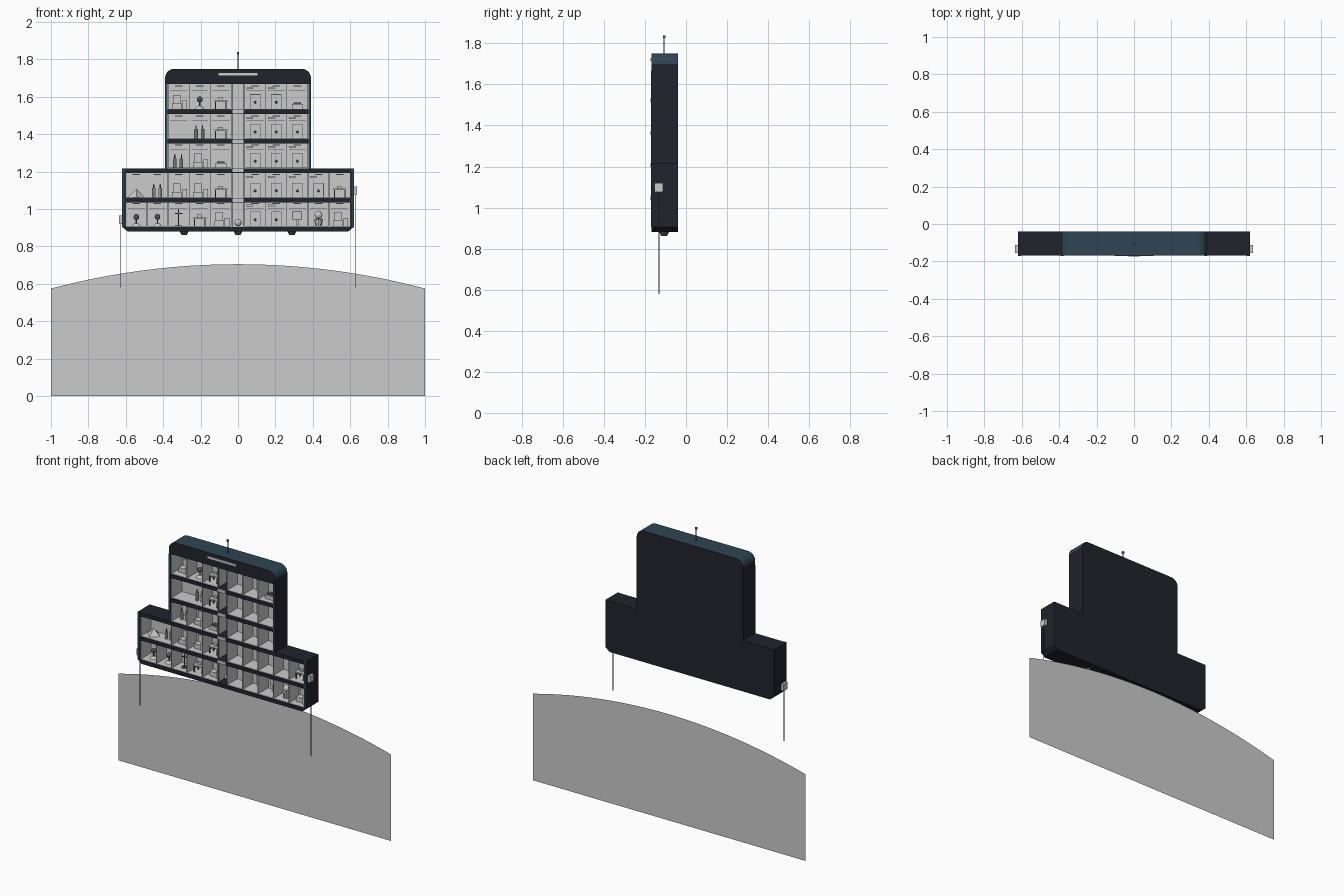
import bpy, bmesh, math
from mathutils import Matrix, Vector

cube = bpy.data.objects.get("Cube")
if cube:
    bpy.data.objects.remove(cube)


def material(name, r, g, b):
    m = bpy.data.materials.new(name)
    m.use_nodes = True
    m.diffuse_color = (r, g, b, 1)
    m.node_tree.nodes["Principled BSDF"].inputs["Base Color"].default_value = (r, g, b, 1)
    return m


NAVY = material("dark navy", 0.016, 0.016, 0.026)
TEAL = material("slate blue", 0.028, 0.06, 0.088)
PALE = material("pale grey", 0.6, 0.6, 0.6)
STEEL = material("dark steel", 0.09, 0.09, 0.1)

FRONT, BACK, INNER = -0.168, -0.04, -0.055
MID = -0.107


def finish(name, bm, *mats):
    mesh = bpy.data.meshes.new(name)
    bm.to_mesh(mesh)
    bm.free()
    for m in mats:
        mesh.materials.append(m)
    ob = bpy.data.objects.new(name, mesh)
    bpy.context.collection.objects.link(ob)
    return ob


def add_box(bm, x0, x1, y0, y1, z0, z1):
    c = Vector((x0 + x1, y0 + y1, z0 + z1)) / 2
    bmesh.ops.create_cube(bm, size=1, matrix=Matrix.Translation(c)
                          @ Matrix.Diagonal((x1 - x0, y1 - y0, z1 - z0, 1)))


def add_cone(bm, x, y, z0, z1, r0, r1, n=10):
    bmesh.ops.create_cone(bm, cap_ends=True, segments=n, radius1=r0, radius2=r1, depth=z1 - z0,
                          matrix=Matrix.Translation((x, y, (z0 + z1) / 2)))


def add_ball(bm, x, y, z, r):
    bmesh.ops.create_uvsphere(bm, u_segments=10, v_segments=6, radius=r,
                              matrix=Matrix.Translation((x, y, z)))


def box(name, mat, *size):
    bm = bmesh.new()
    add_box(bm, *size)
    return finish(name, bm, mat)


def prism(name, points, y0, y1):
    """Extrude a front outline; the roof and its round corners turn blue."""
    bm = bmesh.new()
    face = bm.faces.new([bm.verts.new((x, y0, z)) for x, z in points])
    new = bmesh.ops.extrude_face_region(bm, geom=[face])["geom"]
    bmesh.ops.translate(bm, vec=(0, y1 - y0, 0), verts=[v for v in new if isinstance(v, bmesh.types.BMVert)])
    bmesh.ops.recalc_face_normals(bm, faces=bm.faces)
    for f in bm.faces:
        f.material_index = int(f.normal.z > 0.05 and f.calc_center_median().z > 1.6)
    return finish(name, bm, NAVY, TEAL)


def mirrored(half):
    return half + [(-x, z) for x, z in reversed(half)]


# Outer shell
R = 0.05
roof = [(0.39 - R + R * math.cos(math.radians(a)), 1.75 - R + R * math.sin(math.radians(a)))
        for a in range(0, 91, 15)]
base = [(0.59, 0.88), (0.62, 0.905)]
prism("back_panel", mirrored(base + [(0.62, 1.218), (0.39, 1.218)] + roof), INNER, BACK)
prism("roof_header", mirrored([(0.39, 1.668)] + roof), FRONT, INNER)
prism("base_hull", mirrored(base), FRONT, INNER)
for s, side in ((1, "left"), (-1, "right")):
    for part, a, b, z0, z1 in (("wing", 0.603, 0.62, 0.905, 1.218), ("tower", 0.376, 0.39, 1.218, 1.668)):
        x0, x1 = sorted((s * a, s * b))
        box(f"{side}_{part}_wall", NAVY, x0, x1, FRONT, INNER, z0, z1)
        box(f"{side}_{part}_trim", TEAL, x0, x1, FRONT - 0.002, FRONT, z0, z1)

# Floor slabs
SLABS = [1.048, 1.207, 1.363, 1.522]
for i, z in enumerate(SLABS):
    w = 0.605 if i < 2 else 0.38
    if i == 1:
        w = 0.619
    box(f"floor_slab_{i + 1}", NAVY, -w, w, FRONT, INNER, z - 0.013, z + 0.011)
    box(f"lift_landing_{i + 1}", PALE, -0.03, 0.03, FRONT - 0.006, FRONT, z - 0.01, z + 0.01)

# Pale linings and partitions; a skipped wall makes a wide room
FLOORS = [0.905] + [z + 0.011 for z in SLABS]
CEILINGS = [z - 0.013 for z in SLABS] + [1.668]
SKIP = {(1, -4), (3, -2)}
PITCH, SHAFT = 0.113, 0.035
linings = bmesh.new()
for row, (z0, z1) in enumerate(zip(FLOORS, CEILINGS)):
    n = 5 if row < 2 else 3
    w = SHAFT + n * PITCH
    add_box(linings, -w, w, INNER - 0.003, INNER, z0, z1)
    for s in (-1, 1):
        x0, x1 = sorted((s * SHAFT, s * w))
        add_box(linings, x0, x1, FRONT + 0.004, INNER, z0, z0 + 0.003)
        for k in range(n + 1):
            if (row, s * k) not in SKIP:
                x = s * (SHAFT + k * PITCH)
                add_box(linings, x - 0.002, x + 0.002, FRONT + 0.004, INNER, z0, z1)
finish("room_linings", linings, PALE)


# Furniture, each drawn at x on floor z; p is pale, d is dark
def door(p, d, x, z):
    add_box(d, x - 0.028, x + 0.028, -0.061, -0.058, z, z + 0.078)
    add_box(p, x - 0.025, x + 0.025, -0.064, -0.058, z, z + 0.075)
    add_ball(d, x, -0.066, z + 0.035, 0.007)
    add_box(p, x - 0.045, x - 0.01, -0.075, -0.058, z + 0.105, z + 0.115)


def chair(p, d, x, z):
    add_box(p, x - 0.035, x + 0.015, -0.12, -0.075, z, z + 0.03)
    add_box(p, x - 0.03, x + 0.01, -0.082, -0.072, z + 0.03, z + 0.075)
    add_box(p, x + 0.02, x + 0.045, -0.13, -0.1, z, z + 0.045)


def table(p, d, x, z):
    add_box(p, x - 0.035, x + 0.035, -0.13, -0.08, z + 0.04, z + 0.047)
    for dx in (-0.028, 0.028):
        for y in (-0.125, -0.085):
            add_box(d, x + dx - 0.003, x + dx + 0.003, y - 0.003, y + 0.003, z, z + 0.04)
    add_box(p, x - 0.015, x + 0.01, -0.11, -0.09, z + 0.047, z + 0.062)


def globe(p, d, x, z):
    add_cone(p, x, MID, z, z + 0.015, 0.025, 0.012)
    add_cone(d, x, MID, z + 0.015, z + 0.04, 0.004, 0.004, 6)
    add_ball(d, x, MID, z + 0.05, 0.016)


def lamp(p, d, x, z):
    add_cone(d, x, MID, z, z + 0.005, 0.02, 0.02)
    add_cone(d, x, MID, z + 0.005, z + 0.09, 0.003, 0.003, 6)
    add_box(d, x - 0.02, x + 0.02, MID - 0.003, MID + 0.003, z + 0.065, z + 0.07)


def screen(p, d, x, z):
    add_box(d, x - 0.026, x + 0.026, -0.082, -0.076, z + 0.037, z + 0.08)
    add_box(p, x - 0.023, x + 0.023, -0.085, -0.076, z + 0.04, z + 0.077)
    add_box(p, x - 0.006, x + 0.006, -0.09, -0.076, z, z + 0.037)


def plant(p, d, x, z):
    add_cone(p, x, MID, z, z + 0.04, 0.018, 0.025)
    add_ball(p, x, MID, z + 0.06, 0.022)


def bottles(p, d, x, z):
    for dx in (-0.02, 0.015):
        add_cone(p, x + dx, MID, z, z + 0.05, 0.01, 0.01)
        add_cone(d, x + dx, MID, z + 0.05, z + 0.07, 0.004, 0.004, 6)


def bench(p, d, x, z):
    add_box(p, x - 0.03, x + 0.03, -0.13, -0.08, z, z + 0.025)
    add_box(d, x - 0.02, x + 0.02, -0.12, -0.09, z + 0.025, z + 0.033)


def heap(p, d, x, z):
    add_cone(p, x, MID, z, z + 0.045, 0.045, 0.002, 4)


KINDS = dict(d=door, c=chair, t=table, g=globe, l=lamp, s=screen, p=plant, b=bottles, n=bench, h=heap)
PLAN = ["ggltcddspc", "hbcctddddt", "bcnddd", " btddd", "cgtddn"]
pale, dark = bmesh.new(), bmesh.new()
for z, plan in zip(FLOORS, PLAN):
    n = len(plan) // 2
    for i, key in enumerate(plan):
        k = i - n if i < n else i - n + 1
        x = math.copysign(SHAFT + (abs(k) - 0.5) * PITCH, k)
        if key in KINDS:
            KINDS[key](pale, dark, x, z + 0.003)
        # ceiling light and wall shelf
        add_box(pale, x - 0.02, x + 0.02, -0.13, -0.09, z + 0.122, z + 0.127)
        add_box(dark, x - 0.045, x + 0.045, -0.06, -0.058, z + 0.098, z + 0.1)
add_ball(pale, 0, MID, 0.927, 0.02)
finish("pale_furniture", pale, PALE)
finish("dark_furniture", dark, STEEL)

# Lift shaft guide rails
for s, side in ((1, "left"), (-1, "right")):
    box(f"{side}_shaft_rail", STEEL, s * 0.03 - 0.0015, s * 0.03 + 0.0015, -0.16, -0.157, 0.905, 1.668)

# Sign strip, mast and lamps under the base
box("sign_strip", PALE, -0.105, 0.105, FRONT - 0.004, FRONT, 1.713, 1.728)
mast = bmesh.new()
add_cone(mast, 0, MID, 1.75, 1.83, 0.003, 0.003, 6)
add_box(mast, -0.006, 0.006, MID - 0.006, MID + 0.006, 1.827, 1.839)
finish("mast", mast, STEEL)
for i in (-1, 0, 1):
    bm = bmesh.new()
    add_cone(bm, i * 0.288, MID, 0.862, 0.881, 0.014, 0.024, 8)
    finish(f"underside_lamp_{i + 2}", bm, STEEL)

# Outside lifts on their cables
for s, side, z0, z1 in ((1, "left", 1.077, 1.12), (-1, "right", 0.92, 0.965)):
    x0, x1 = sorted((s * 0.618, s * 0.637))
    box(f"{side}_lift_cabin", PALE, x0, x1, -0.154, -0.112, z0, z1)
    box(f"{side}_lift_cable", STEEL, s * 0.629 - 0.002, s * 0.629 + 0.002, -0.133, -0.129, 0.58, z0)

# Curved ground sheet behind
radius = (1 + 0.13 ** 2) / 0.26
bm = bmesh.new()
arc = [(1 - i / 16, 0.705 - radius + math.sqrt(radius ** 2 - (1 - i / 16) ** 2)) for i in range(33)]
bm.faces.new([bm.verts.new((x, 0.174, z)) for x, z in [(-1, 0), (1, 0)] + arc])
finish("ground_sheet", bm, PALE)
